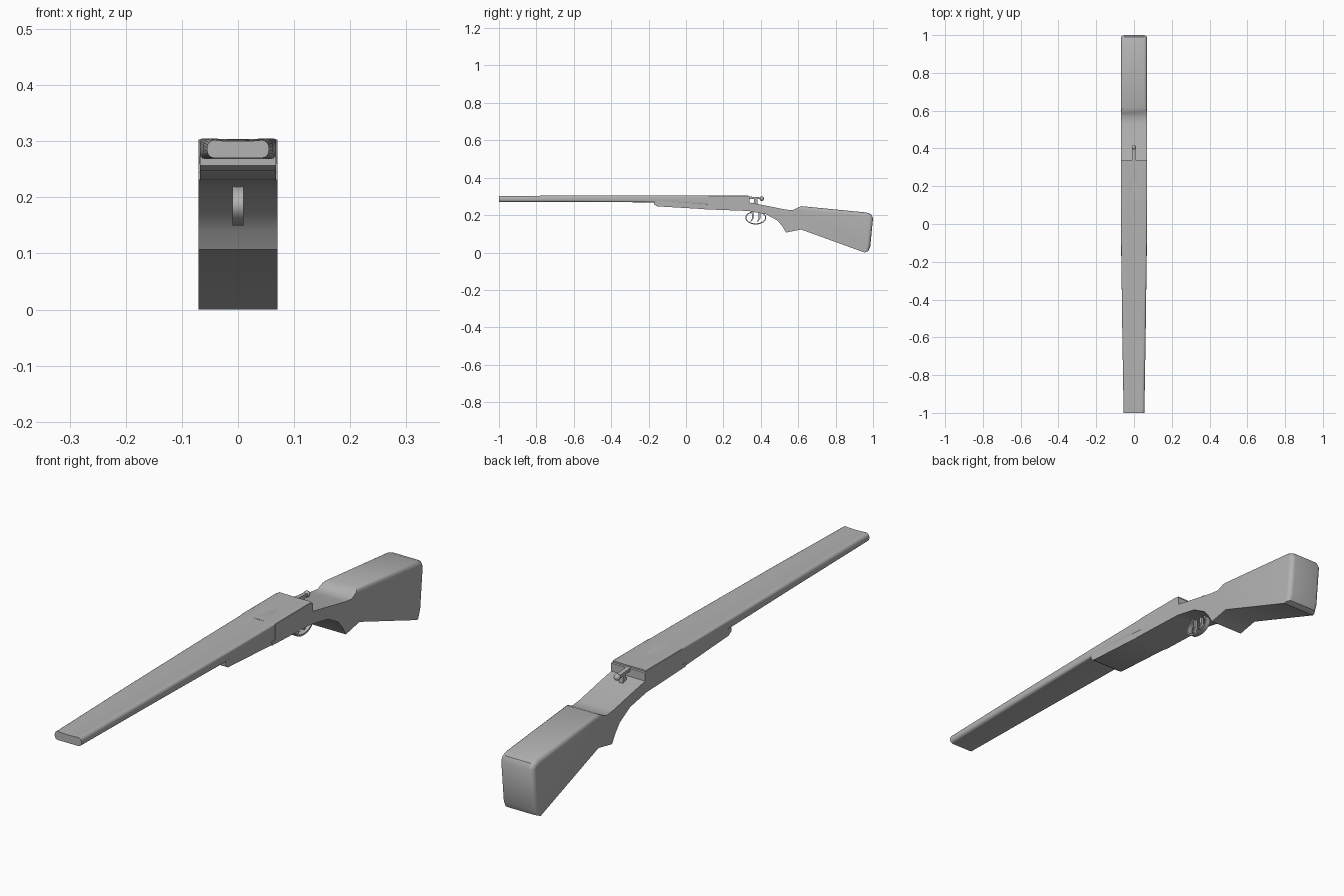
import bpy, bmesh, math
from mathutils import Vector

cube = bpy.data.objects.get("Cube")
if cube:
    bpy.data.objects.remove(cube, do_unlink=True)

grey = bpy.data.materials.new("plain grey")
grey.use_nodes = True
grey.diffuse_color = (0.45, 0.45, 0.45, 1)
grey.node_tree.nodes["Principled BSDF"].inputs["Base Color"].default_value = (0.45, 0.45, 0.45, 1)


def finish(name, bm, angle=40):
    bmesh.ops.recalc_face_normals(bm, faces=bm.faces)
    mesh = bpy.data.meshes.new(name)
    bm.to_mesh(mesh)
    bm.free()
    mesh.materials.append(grey)
    obj = bpy.data.objects.new(name, mesh)
    bpy.context.collection.objects.link(obj)
    bpy.ops.object.select_all(action="DESELECT")
    obj.select_set(True)
    bpy.context.view_layer.objects.active = obj
    bpy.ops.object.shade_smooth_by_angle(angle=math.radians(angle))
    return obj


def side_profile(name, points, half, bevel=0, pick=None):
    """Extrude a (y, z) outline across x, rounding the edges chosen by pick."""
    bm = bmesh.new()
    face = bm.faces.new([bm.verts.new((-half, y, z)) for y, z in points])
    new = bmesh.ops.extrude_face_region(bm, geom=[face])["geom"]
    verts = [v for v in new if isinstance(v, bmesh.types.BMVert)]
    bmesh.ops.translate(bm, verts=verts, vec=(2 * half, 0, 0))
    if bevel:
        edges = [e for e in bm.edges if pick is None or pick(e)]
        bmesh.ops.bevel(bm, geom=edges, offset=bevel, segments=4, profile=0.5, affect="EDGES")
    return finish(name, bm)


def loft(name, rings):
    """Skin a row of equal-sized rings and cap both ends."""
    bm = bmesh.new()
    loops = [[bm.verts.new(p) for p in ring] for ring in rings]
    for a, b in zip(loops, loops[1:]):
        for i in range(len(a)):
            j = (i + 1) % len(a)
            bm.faces.new((a[i], a[j], b[j], b[i]))
    bm.faces.new(loops[0])
    bm.faces.new(loops[-1])
    return finish(name, bm)


def barrel_ring(y, half, bottom, top, radius, dip):
    """Rounded slab section with a shallow valley along its top."""
    half_ring = [(0, top - dip), (half * 0.5, top - dip * 0.6)]
    for corner, start in ((top - radius, 90), (bottom + radius, 0)):
        for k in range(5):
            a = math.radians(start - k * 22.5)
            half_ring.append((half - radius + radius * math.cos(a), corner + radius * math.sin(a)))
    half_ring.append((0, bottom))
    mirrored = [(-x, z) for x, z in reversed(half_ring[1:-1])]
    return [(x, y, z) for x, z in half_ring + mirrored]


# Twin-width barrel, narrowing to the muzzle
loft("barrel", [
    barrel_ring(-1.0, 0.055, 0.27, 0.302, 0.013, 0.002),
    barrel_ring(-0.57, 0.062, 0.27, 0.305, 0.012, 0.004),
    barrel_ring(-0.1, 0.068, 0.268, 0.305, 0.008, 0.004),
    barrel_ring(0.12, 0.069, 0.255, 0.305, 0.006, 0.003),
    barrel_ring(0.335, 0.069, 0.25, 0.305, 0.006, 0.001),
])

# Wooden grip under the barrel
side_profile("fore_end", [
    (-0.17, 0.272), (-0.17, 0.257), (-0.155, 0.247), (0.1, 0.232),
    (0.2, 0.232), (0.2, 0.285), (-0.1, 0.285)], 0.0675)

# Receiver body and the plate beneath it
side_profile("receiver", [
    (0.12, 0.232), (0.34, 0.235), (0.34, 0.297), (0.325, 0.303), (0.12, 0.303)], 0.07)
side_profile("receiver_plate", [
    (0.1, 0.231), (0.34, 0.222), (0.34, 0.245), (0.1, 0.245)], 0.07)


# Butt stock with its grip, rounded along the comb and butt edges
def stock_edge(e):
    m = (e.verts[0].co + e.verts[1].co) / 2
    lengthwise = abs(e.verts[0].co.x - e.verts[1].co.x) < 0.001
    return lengthwise and ((m.y > 0.6 and m.z > 0.19) or m.y > 0.975)


side_profile("stock", [
    (0.335, 0.268), (0.42, 0.252), (0.53, 0.23), (0.57, 0.226), (0.615, 0.248),
    (0.965, 0.214), (0.99, 0.205), (1.0, 0.185), (0.985, 0.03), (0.975, 0.008),
    (0.955, 0.0), (0.615, 0.123), (0.535, 0.107), (0.515, 0.14), (0.49, 0.17),
    (0.43, 0.204), (0.335, 0.222)], 0.07, 0.018, stock_edge)


# Trigger guard: an oval band
guard = []
for k in range(25):
    a = math.radians(k * 15)
    c, s = math.cos(a), math.sin(a)
    guard.append([(x, 0.373 + r * c, 0.186 + (r - 0.02) * s)
                  for x, r in ((-0.01, 0.056), (0.01, 0.056), (0.01, 0.05), (-0.01, 0.05))])
loft("trigger_guard", guard)

# Twin curved triggers
for name, y in (("front_trigger", 0.35), ("rear_trigger", 0.385)):
    side_profile(name, [
        (y, 0.22), (y + 0.004, 0.185), (y - 0.006, 0.166), (y, 0.165),
        (y + 0.012, 0.183), (y + 0.012, 0.22)], 0.006)

# Top lever: post, arm and rounded thumb knob
side_profile("lever_post", [
    (0.36, 0.25), (0.385, 0.25), (0.38, 0.292), (0.365, 0.292)], 0.008)
side_profile("lever_arm", [
    (0.33, 0.288), (0.41, 0.284), (0.41, 0.294), (0.33, 0.3)], 0.008)
bm = bmesh.new()
bmesh.ops.create_uvsphere(bm, u_segments=16, v_segments=10, radius=0.012)
bmesh.ops.translate(bm, verts=bm.verts, vec=Vector((0, 0.405, 0.288)))
finish("lever_knob", bm)
